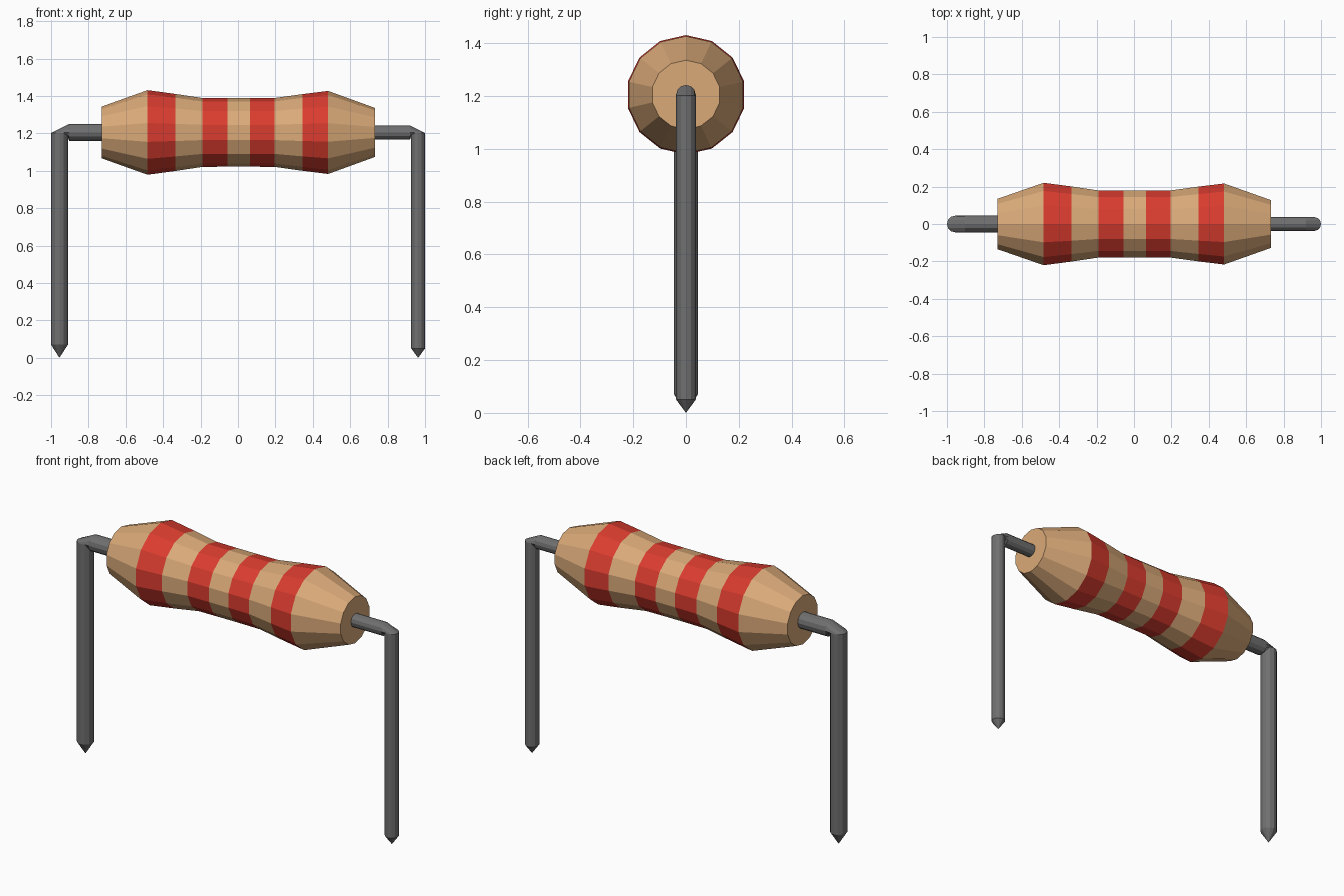
import bpy, bmesh, math

if "Cube" in bpy.data.objects:
    bpy.data.objects.remove(bpy.data.objects["Cube"])

AXIS_Z = 1.205


def material(name, rgb):
    m = bpy.data.materials.new(name)
    m.diffuse_color = (*rgb, 1)
    m.use_nodes = True
    m.node_tree.nodes["Principled BSDF"].inputs["Base Color"].default_value = m.diffuse_color
    return m


TAN = material("tan", (0.70, 0.40, 0.19))
RED = material("red", (0.70, 0.045, 0.028))
GREY = material("wire grey", (0.16, 0.16, 0.16))


def loft(name, rings, mats, slots=None):
    """Skin a list of equal vertex rings and cap both ends."""
    bm = bmesh.new()
    loops = [[bm.verts.new(p) for p in ring] for ring in rings]
    n = len(loops[0])
    for k, (a, b) in enumerate(zip(loops, loops[1:])):
        for i in range(n):
            j = (i + 1) % n
            f = bm.faces.new((a[i], a[j], b[j], b[i]))
            f.material_index = slots[k] if slots else 0
    bm.faces.new(loops[0])
    bm.faces.new(loops[-1])
    bmesh.ops.remove_doubles(bm, verts=bm.verts, dist=1e-5)
    bmesh.ops.recalc_face_normals(bm, faces=bm.faces)
    me = bpy.data.meshes.new(name)
    bm.to_mesh(me)
    bm.free()
    for m in mats:
        me.materials.append(m)
    ob = bpy.data.objects.new(name, me)
    bpy.context.collection.objects.link(ob)
    return ob


def circle(r, n):
    return [(r * math.cos(2 * math.pi * i / n), r * math.sin(2 * math.pi * i / n))
            for i in range(n)]


def upright_ring(x, r, n):
    return [(x, v, AXIS_Z + u) for u, v in circle(r, n)]


# Banded body: (x, radius) stations, red on every second span
profile = [(-0.73, 0.138), (-0.483, 0.226), (-0.335, 0.206), (-0.19, 0.184),
           (-0.057, 0.183), (0.065, 0.183), (0.195, 0.184), (0.345, 0.205),
           (0.482, 0.222), (0.732, 0.131)]
loft("banded_body", [upright_ring(x, r, 14) for x, r in profile],
     [TAN, RED], [k % 2 for k in range(len(profile) - 1)])


# Bent wire leads: pointed tip, leg, bevelled elbow, run into the body
def lead(name, side, r, tip, n=12):
    cx = 1 - r

    def flat_ring(z, rad):
        return [(side * (cx + u), v, z) for u, v in circle(rad, n)]

    rings = [flat_ring(0, 1e-7), flat_ring(tip, r), flat_ring(AXIS_Z - 0.003, r),
             upright_ring(side * (cx - r * 1.15), r, n), upright_ring(side * 0.72, r, n)]
    return loft(name, rings, [GREY])


lead("left_lead", -1, 0.045, 0.07)
lead("right_lead", 1, 0.037, 0.05)
